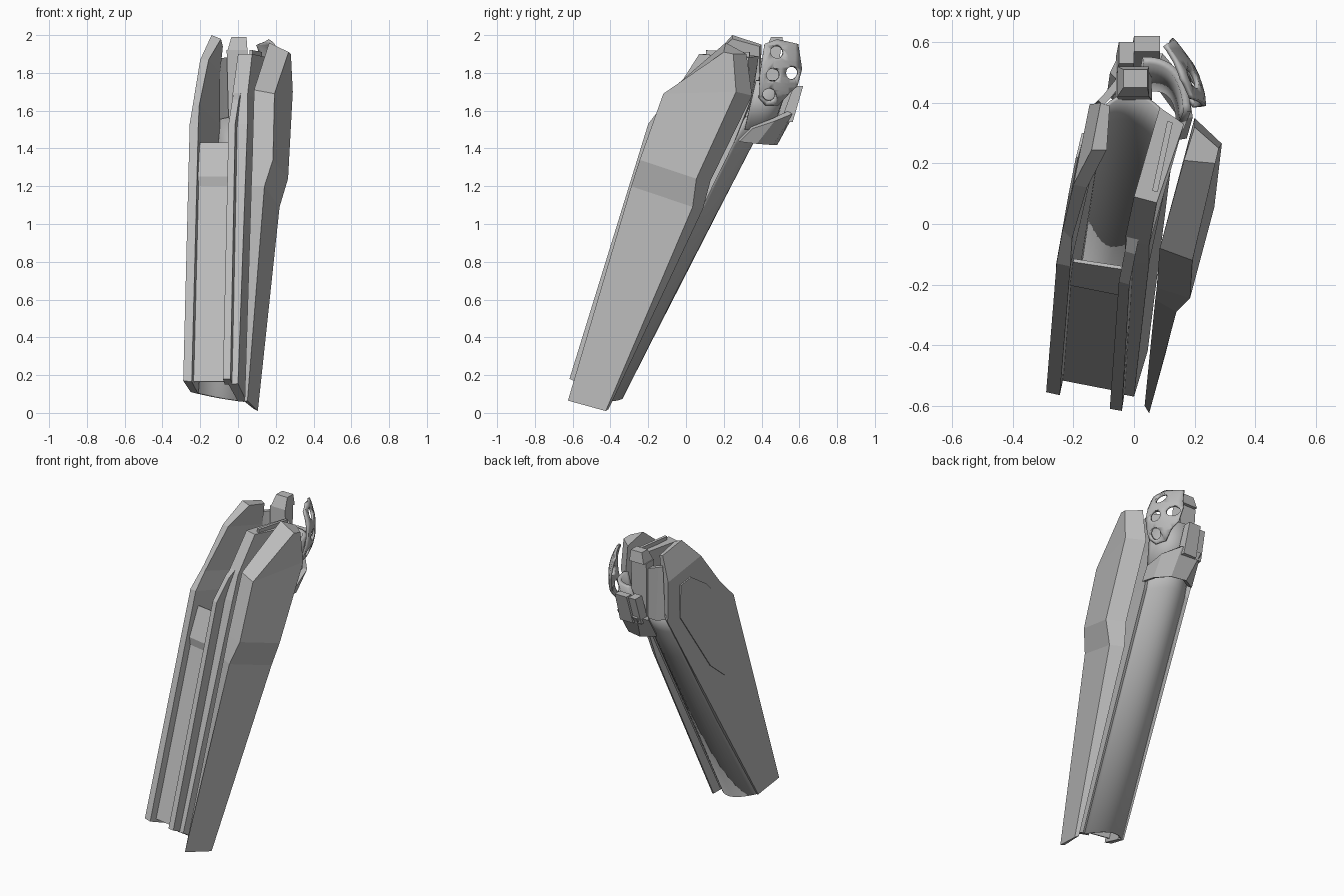
import bpy, bmesh, math
from mathutils import Vector

if "Cube" in bpy.data.objects:
    bpy.data.objects.remove(bpy.data.objects["Cube"])

GREY = (0.5, 0.5, 0.5, 1)
mat = bpy.data.materials.new("armour_grey")
mat.use_nodes = True
mat.diffuse_color = GREY
mat.node_tree.nodes["Principled BSDF"].inputs["Base Color"].default_value = GREY


def finish(name, bm, thick=0, smooth=False):
    """Turn a bmesh into an object, with optional wall thickness."""
    bmesh.ops.recalc_face_normals(bm, faces=bm.faces)
    me = bpy.data.meshes.new(name)
    bm.to_mesh(me)
    bm.free()
    me.materials.append(mat)
    ob = bpy.data.objects.new(name, me)
    bpy.context.collection.objects.link(ob)
    if thick:
        mod = ob.modifiers.new("wall", "SOLIDIFY")
        mod.thickness, mod.offset = thick, 0
    if smooth:
        bpy.ops.object.select_all(action="DESELECT")
        ob.select_set(True)
        bpy.context.view_layer.objects.active = ob
        bpy.ops.object.shade_smooth_by_angle(angle=math.radians(35))
    return ob


def loft(name, rows, closed=True, thick=0, smooth=False):
    """Skin between rows of points; closed rows make a capped solid."""
    bm = bmesh.new()
    vs = [[bm.verts.new(p) for p in r] for r in rows]
    n = len(vs[0])
    for a, b in zip(vs, vs[1:]):
        for i in range(n if closed else n - 1):
            j = (i + 1) % n
            bm.faces.new((a[i], a[j], b[j], b[i]))
    if closed:
        bm.faces.new(vs[0])
        bm.faces.new(vs[-1])
    return finish(name, bm, thick, smooth)


def arc(a, m, b, n=14):
    """Smooth bow from a to b through m."""
    a, m, b = Vector(a), Vector(m), Vector(b)
    c = m * 2 - (a + b) / 2
    return [a * (1 - t) ** 2 + c * 2 * t * (1 - t) + b * t * t
            for t in (i / n for i in range(n + 1))]


def block(name, low, high):
    """Tapered block from two (x0, x1, y0, y1, z) rectangles."""
    return loft(name, [[(a, c, z), (b, c, z), (b, d, z), (a, d, z)]
                       for a, b, c, d, z in (low, high)])


def left_side(y, z, out=0):
    """Point on the flat outer plane of the left wall."""
    return (-.29 + .23 * (y + .555) - .0466 * (z - .17) - out, y, z)


# Detached outer guard: inner front, outer front, outer back, inner back
loft("outer_guard", [
    [(.035, -.60, .06), (.05, -.625, .065), (.105, -.425, .01), (.085, -.41, .02)],
    [(.07, -.25, 1.20), (.14, -.29, 1.20), (.22, .035, 1.09), (.15, .09, 1.08)],
    [(.075, -.21, 1.34), (.185, -.245, 1.34), (.265, .055, 1.24), (.17, .13, 1.23)],
    [(.085, -.08, 1.71), (.193, -.12, 1.69), (.29, .265, 1.70), (.20, .35, 1.68)],
    [(.165, .21, 1.96), (.268, .20, 1.91), (.28, .25, 1.90), (.20, .32, 1.90)],
])

# Left wall: outer front, inner front, inner back, outer back
loft("left_wall", [
    [left_side(-.555, .17), (-.245, -.565, .165), (-.21, -.40, .10), left_side(-.395, .11)],
    [left_side(-.13, 1.53), (-.21, -.14, 1.53), (-.105, .31, 1.42), left_side(.335, 1.42)],
    [left_side(-.02, 1.65), (-.205, -.05, 1.63), (-.095, .36, 1.52), left_side(.385, 1.51)],
    [(-.20, .13, 1.87), (-.155, .12, 1.87), (-.095, .39, 1.8), left_side(.395, 1.78)],
    [(-.14, .245, 2.0), (-.09, .245, 1.98), (-.08, .39, 1.94), (-.11, .40, 1.95)],
])

# Long eight-sided panel on the left wall
panel = [(-.19, 1.11), (-.136, 1.415), (.10, 1.68), (.22, 1.76),
         (.30, 1.73), (.29, 1.51), (.035, 1.11), (-.08, 1.01)]
loft("left_panel", [[left_side(y, z, out) for y, z in panel] for out in (-.002, .006)])

# Right wall, its front ridge and top rail
loft("right_wall", [
    [(-.05, -.56, .15), (0, -.57, .155), (.045, -.42, .06), (0, -.42, .06)],
    [(-.03, -.13, 1.53), (.05, -.13, 1.53), (.13, .25, 1.42), (.07, .24, 1.42)],
    [(-.03, -.05, 1.68), (.05, -.07, 1.68), (.15, .34, 1.65), (.09, .35, 1.65)],
    [(0, .09, 1.9), (.075, .07, 1.9), (.165, .33, 1.88), (.085, .385, 1.89)],
])
loft("right_ridge", [
    [(-.08, -.61, .18), (-.04, -.617, .18), (-.03, -.55, .15), (-.07, -.54, .15)],
    [(-.05, -.19, 1.53), (-.015, -.20, 1.53), (0, -.11, 1.5), (-.03, -.10, 1.5)],
    [(-.03, -.09, 1.66), (.005, -.10, 1.66), (.02, -.03, 1.71), (-.02, -.02, 1.71)],
])
loft("top_rail", [[(x, y, z), (x + .018, y - .005, z), (x + .018, y - .005, z + .05),
                   (x, y, z + .05)] for x, y, z in ((.06, .11, 1.87), (.11, .34, 1.86))])

# Recessed front plate with a stepped upper end
loft("front_plate", [
    [(-.24, -.51, .165), (-.06, -.545, .165)],
    [(-.22, -.19, 1.20), (-.045, -.225, 1.20)],
    [(-.22, -.195, 1.25), (-.045, -.23, 1.25)],
    [(-.20, -.12, 1.43), (-.035, -.145, 1.43)],
], closed=False, thick=.012)

# Rounded hollow calf and the neck above it
loft("calf_shell", [
    arc((-.235, -.40, .11), (-.10, -.34, .08), (.03, -.425, .06)),
    arc((-.125, .315, 1.42), (-.01, .345, 1.43), (.11, .235, 1.42)),
    arc((-.11, .37, 1.55), (.01, .425, 1.57), (.13, .32, 1.57)),
], closed=False, thick=.012, smooth=True)
loft("neck_shell", [
    arc((.01, .44, 1.50), (.12, .43, 1.50), (.15, .31, 1.50)),
    arc((.03, .54, 1.76), (.135, .50, 1.76), (.175, .37, 1.76)),
], closed=False, thick=.025, smooth=True)

# Collar band round the back, growing wider upward
band_low = [(-.08, .42, 1.43), (0, .47, 1.425), (.09, .45, 1.425),
            (.15, .37, 1.43), (.16, .28, 1.44)]
band_high = [(-.07, .49, 1.56), (-.04, .56, 1.59), (.09, .55, 1.59),
             (.165, .46, 1.55), (.18, .35, 1.51)]
loft("collar_band", [band_low, band_high], closed=False, thick=.03)

# Rear blocks and plates at the top
block("rear_block", (-.01, .085, .50, .565, 1.54), (0, .085, .57, .62, 1.73))
block("rear_block_side", (-.06, -.01, .48, .55, 1.54), (-.05, 0, .53, .60, 1.72))
block("rear_guard", (-.05, .06, .41, .48, 1.55), (-.06, .05, .42, .50, 1.92))
block("rear_guard_cap", (-.055, .05, .42, .52, 1.92), (-.035, .045, .45, .51, 1.99))
loft("rear_left_panel", [[(-.12, .39, 1.53), (-.08, .43, 1.53), (-.04, .46, 1.55)],
                         [(-.11, .40, 1.88), (-.09, .42, 1.88), (-.05, .47, 1.88)]],
     closed=False, thick=.025)


# Floating curved side disc with round holes
def ring(cy, cz, r, n=16):
    return [(cy + r * math.cos(i * math.tau / n), cz + r * math.sin(i * math.tau / n))
            for i in range(n)]


outline = [(.415, 1.95), (.48, 1.975), (.59, 1.95), (.61, 1.82), (.585, 1.73),
           (.55, 1.70), (.485, 1.63), (.42, 1.63), (.385, 1.67), (.39, 1.79)]
holes = [ring(y, z, .034) for y, z in ((.48, 1.91), (.46, 1.79), (.56, 1.80), (.44, 1.685))]
cu = bpy.data.curves.new("disc_outline", "CURVE")
cu.dimensions, cu.fill_mode = "2D", "BOTH"
for loop in [outline] + holes:
    sp = cu.splines.new("POLY")
    sp.points.add(len(loop) - 1)
    for p, (y, z) in zip(sp.points, loop):
        p.co = (y, z, 0, 1)
    sp.use_cyclic_u = True
tmp = bpy.data.objects.new("disc_outline", cu)
bpy.context.collection.objects.link(tmp)
bpy.context.view_layer.update()
flat = bpy.data.meshes.new_from_object(tmp.evaluated_get(bpy.context.evaluated_depsgraph_get()))
bm = bmesh.new()
bm.from_mesh(flat)
bpy.data.objects.remove(tmp)
bmesh.ops.remove_doubles(bm, verts=bm.verts, dist=.0005)
for k in range(1, 6):
    for co, no in (((.39 + k * .037, 0, 0), (1, 0, 0)), ((0, 1.63 + k * .058, 0), (0, 1, 0))):
        bmesh.ops.bisect_plane(bm, geom=bm.verts[:] + bm.edges[:] + bm.faces[:],
                               plane_co=co, plane_no=no)
for v in bm.verts:
    y, z = v.co.x, v.co.y
    v.co = (.23 - 2.2 * max(y - .39, 0) ** 2 - 1.8 * (z - 1.8) ** 2, y, z)
finish("side_disc", bm, thick=.015, smooth=True)
